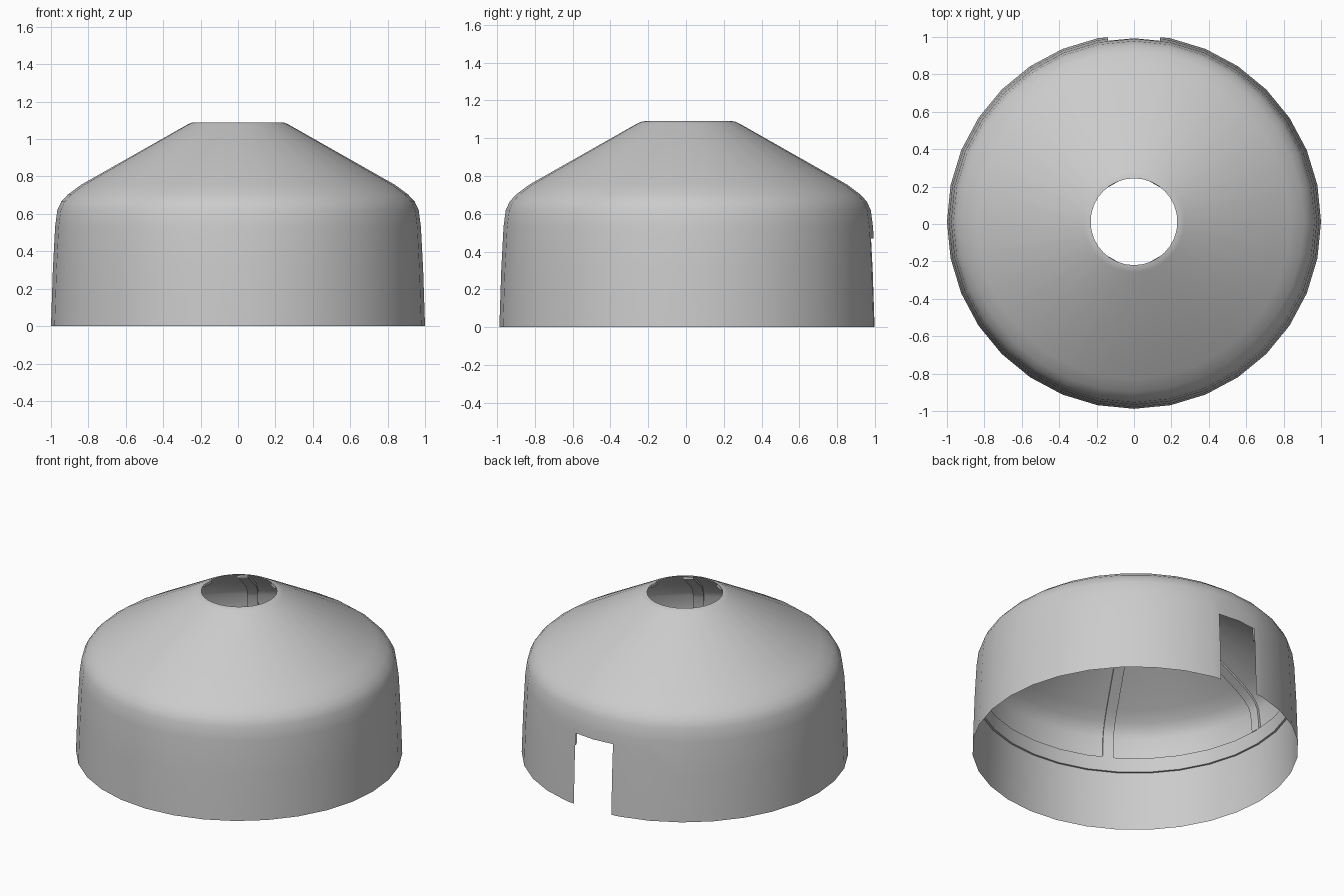
import bpy, bmesh, math
from mathutils import Vector, Matrix

if "Cube" in bpy.data.objects:
    bpy.data.objects.remove(bpy.data.objects["Cube"])

SIDES = 32
CENTRE = Vector((0, 0.012, 0))
DOOR_X, DOOR_Z = 0.14, 0.47
# wall and roof outline (radius, height)
SHELL = [(1.0, 0), (0.99, 0.3), (0.978, 0.53), (0.966, 0.62), (0.945, 0.665),
         (0.91, 0.703), (0.84, 0.755), (0.27, 1.078), (0.25, 1.087), (0.232, 1.09)]


def radius_at(z):
    for (r0, z0), (r1, z1) in zip(SHELL, SHELL[1:]):
        if z0 <= z <= z1:
            return r0 + (r1 - r0) * (z - z0) / (z1 - z0)


def finish(name, bm, angle):
    bmesh.ops.translate(bm, verts=bm.verts, vec=CENTRE)
    me = bpy.data.meshes.new(name)
    bm.to_mesh(me)
    bm.free()
    ob = bpy.data.objects.new(name, me)
    bpy.context.collection.objects.link(ob)
    bpy.ops.object.select_all(action='DESELECT')
    ob.select_set(True)
    bpy.context.view_layer.objects.active = ob
    bpy.ops.object.shade_smooth_by_angle(angle=math.radians(angle))
    return ob


def lathe(profile, closed=False):
    bm = bmesh.new()
    rings = []
    for r, z in profile:
        rings.append([bm.verts.new((r * math.cos(a), r * math.sin(a), z))
                      for a in (2 * math.pi * i / SIDES for i in range(SIDES))])
    pairs = list(zip(rings, rings[1:])) + ([(rings[-1], rings[0])] if closed else [])
    for a, b in pairs:
        for i in range(SIDES):
            j = (i + 1) % SIDES
            bm.faces.new((a[i], a[j], b[j], b[i]))
    return bm


def cut_door(bm, top):
    # slice only the back wall, then remove the faces in the opening
    for co, no in (((-DOOR_X, 0, 0), (1, 0, 0)), ((DOOR_X, 0, 0), (1, 0, 0)), ((0, 0, top), (0, 0, 1))):
        faces = [f for f in bm.faces if f.calc_center_median().y > 0.9
                 and abs(f.calc_center_median().x) < 0.3
                 and min(v.co.z for v in f.verts) < top]
        geom = set(faces) | {e for f in faces for e in f.edges} | {v for f in faces for v in f.verts}
        bmesh.ops.bisect_plane(bm, geom=list(geom), plane_co=co, plane_no=no)
    gone = []
    for f in bm.faces:
        c = f.calc_center_median()
        if c.y > 0.9 and abs(c.x) < DOOR_X and c.z < top:
            gone.append(f)
    bmesh.ops.delete(bm, geom=gone, context='FACES')


# outer skin with the doorway at the back
bm = lathe(SHELL)
cut_door(bm, DOOR_Z)
finish("tent_skin", bm, 40)

# flat hoop around the inside of the wall, open at the doorway
lo, hi = 0.39, 0.485
hoop = [(radius_at(lo) - 0.003, lo), (radius_at(hi) - 0.003, hi),
        (radius_at(hi) - 0.016, hi), (radius_at(lo) - 0.016, lo)]
bm = lathe(hoop, closed=True)
bmesh.ops.reverse_faces(bm, faces=bm.faces) if bm.calc_volume(signed=True) < 0 else None
cut_door(bm, 0.6)
finish("wall_hoop", bm, 40)

# six ribs following the inside of the wall and roof
path = [Vector((radius_at(hi), hi))] + [Vector(p) for p in SHELL if p[1] > hi]
bm = bmesh.new()
for k in range(6):
    rot = Matrix.Rotation(math.radians(60 * k), 3, 'Z')
    rows = []
    for i, p in enumerate(path):
        t = (path[min(i + 1, len(path) - 1)] - path[max(i - 1, 0)]).normalized()
        n = Vector((-t.y, t.x))
        if n.x > 0:
            n = -n
        row = []
        for side, depth in ((-1, 0.006), (1, 0.006), (1, 0.02), (-1, 0.02)):
            q = p + n * depth
            row.append(bm.verts.new(rot @ Vector((q.x, side * 0.033, q.y))))
        rows.append(row)
    for a, b in zip(rows, rows[1:]):
        for i in range(4):
            j = (i + 1) % 4
            bm.faces.new((a[i], a[j], b[j], b[i]))
    bm.faces.new(rows[0][::-1])
    bm.faces.new(rows[-1])
bmesh.ops.recalc_face_normals(bm, faces=bm.faces)
finish("roof_ribs", bm, 40)
